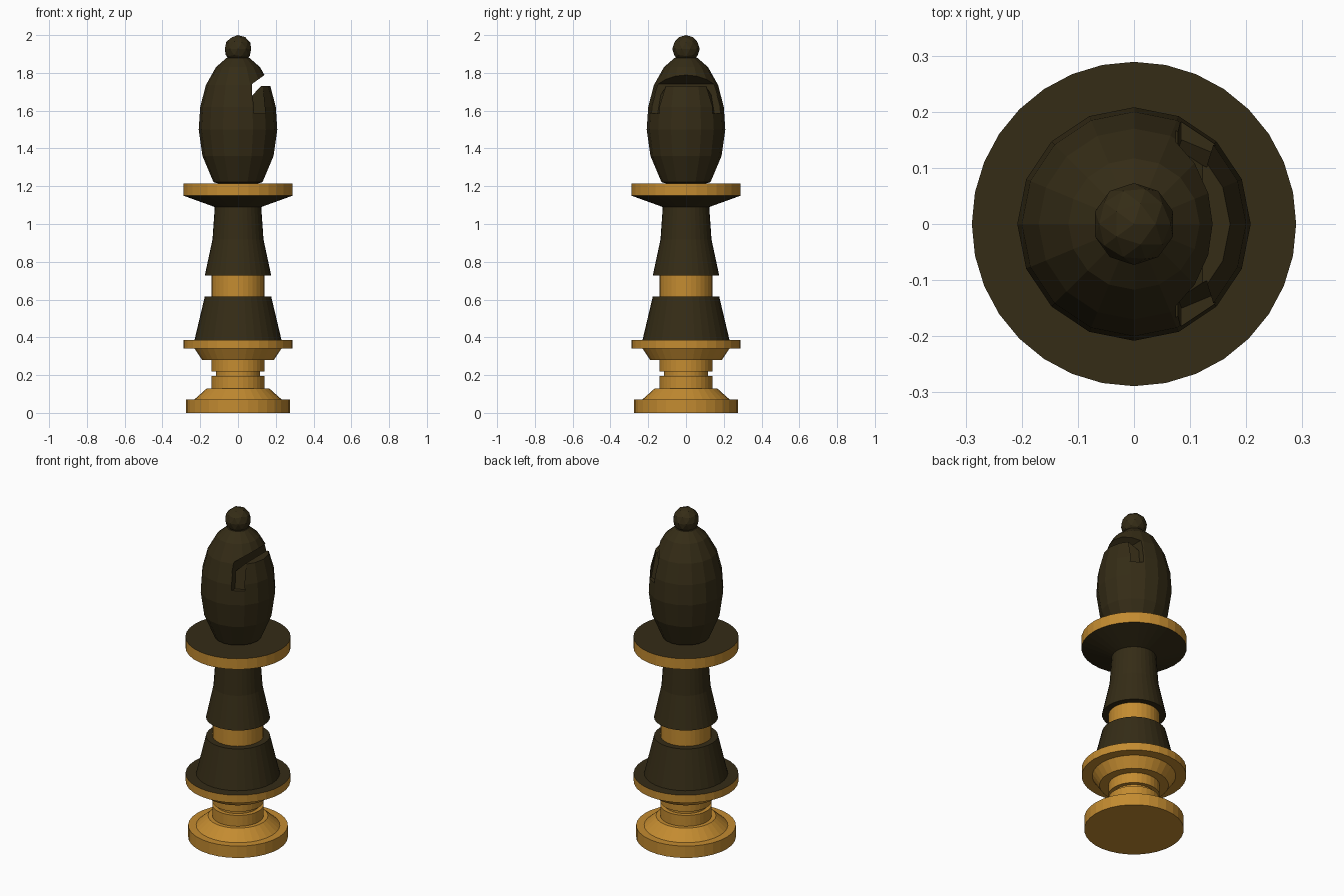
import bpy, bmesh
from math import cos, sin, tau

if "Cube" in bpy.data.objects:
    bpy.data.objects.remove(bpy.data.objects["Cube"])


def material(name, rgb):
    m = bpy.data.materials.new(name)
    m.diffuse_color = (*rgb, 1)
    m.use_nodes = True
    m.node_tree.nodes["Principled BSDF"].inputs["Base Color"].default_value = m.diffuse_color
    return m


gold = material("gold_wood", (0.55, 0.26, 0.03))
dark = material("dark_wood", (0.035, 0.025, 0.008))


def add_object(name, bm, mat=None):
    mesh = bpy.data.meshes.new(name)
    bm.to_mesh(mesh)
    bm.free()
    ob = bpy.data.objects.new(name, mesh)
    bpy.context.collection.objects.link(ob)
    if mat:
        mesh.materials.append(mat)
    return ob


def lathe(name, profile, mat, sides=32):
    """Revolve (radius, z) points, listed from bottom to top, around z."""
    bm = bmesh.new()
    rings = [[bm.verts.new((r * cos(tau * j / sides), r * sin(tau * j / sides), z))
              for j in range(sides)] for r, z in profile]
    for a, b in zip(rings, rings[1:]):
        for j in range(sides):
            k = (j + 1) % sides
            bm.faces.new((a[j], a[k], b[k], b[j]))
    bmesh.ops.remove_doubles(bm, verts=bm.verts, dist=1e-5)
    return add_object(name, bm, mat)


def prism(name, near, far):
    """Closed solid between two matching outlines."""
    bm = bmesh.new()
    a = [bm.verts.new(p) for p in near]
    b = [bm.verts.new(p) for p in far]
    bm.faces.new(a)
    bm.faces.new(b)
    for i in range(len(a)):
        k = (i + 1) % len(a)
        bm.faces.new((a[i], a[k], b[k], b[i]))
    bmesh.ops.recalc_face_normals(bm, faces=bm.faces)
    ob = add_object(name, bm)
    ob.hide_render = True
    return ob


# Turned stand, from the foot up to the collar
lathe("foot", [(0, 0), (.274, 0), (.274, .072), (.23, .072), (.165, .13),
               (.141, .13), (.141, .196), (.117, .196), (.117, .218), (.141, .218),
               (.141, .28), (.19, .28), (.23, .34), (.288, .34), (.288, .387)], gold)
lathe("lower_skirt", [(.288, .387), (.23, .387), (.176, .615), (.14, .615)], dark)
lathe("waist_band", [(.14, .615), (.14, .727)], gold)
lathe("neck", [(.14, .727), (.176, .727), (.135, .918), (.123, 1.09),
               (.289, 1.15)], dark)
lathe("collar_rim", [(.289, 1.15), (.289, 1.215)], gold)
lathe("collar_top", [(.289, 1.215), (.09, 1.215)], dark)

# Mitre-shaped head
head = lathe("head", [(0, 1.213), (.1, 1.213), (.13, 1.222), (.188, 1.36), (.208, 1.5),
                      (.2, 1.62), (.17, 1.735), (.117, 1.83), (.06, 1.88),
                      (0, 1.885)], dark, 16)

# Slit across the head, plus a shallow channel running down on each side
slit = [(.075, 1.742), (.205, 1.835), (.26, 1.73), (.122, 1.73), (.075, 1.68)]
cutters = [prism("slit_cutter", [(x, -.3, z) for x, z in slit],
                 [(x, .3, z) for x, z in slit])]
for s in (-1, 1):
    inner = [(.085, s * .15, 1.585), (.145, s * .125, 1.585),
             (.13, s * .1, 1.735), (.075, s * .125, 1.735)]
    cutters.append(prism("channel_cutter", inner, [(x, s * .3, z) for x, y, z in inner]))

bpy.context.view_layer.objects.active = head
for c in cutters:
    mod = head.modifiers.new("cut", "BOOLEAN")
    mod.operation = "DIFFERENCE"
    mod.solver = "EXACT"
    mod.object = c
    bpy.ops.object.modifier_apply(modifier=mod.name)
for c in cutters:
    bpy.data.objects.remove(c)

# Finial ball
bpy.ops.mesh.primitive_ico_sphere_add(subdivisions=2, radius=.073, location=(0, 0, 1.927))
ball = bpy.context.object
ball.name = "finial_ball"
ball.data.materials.append(dark)
